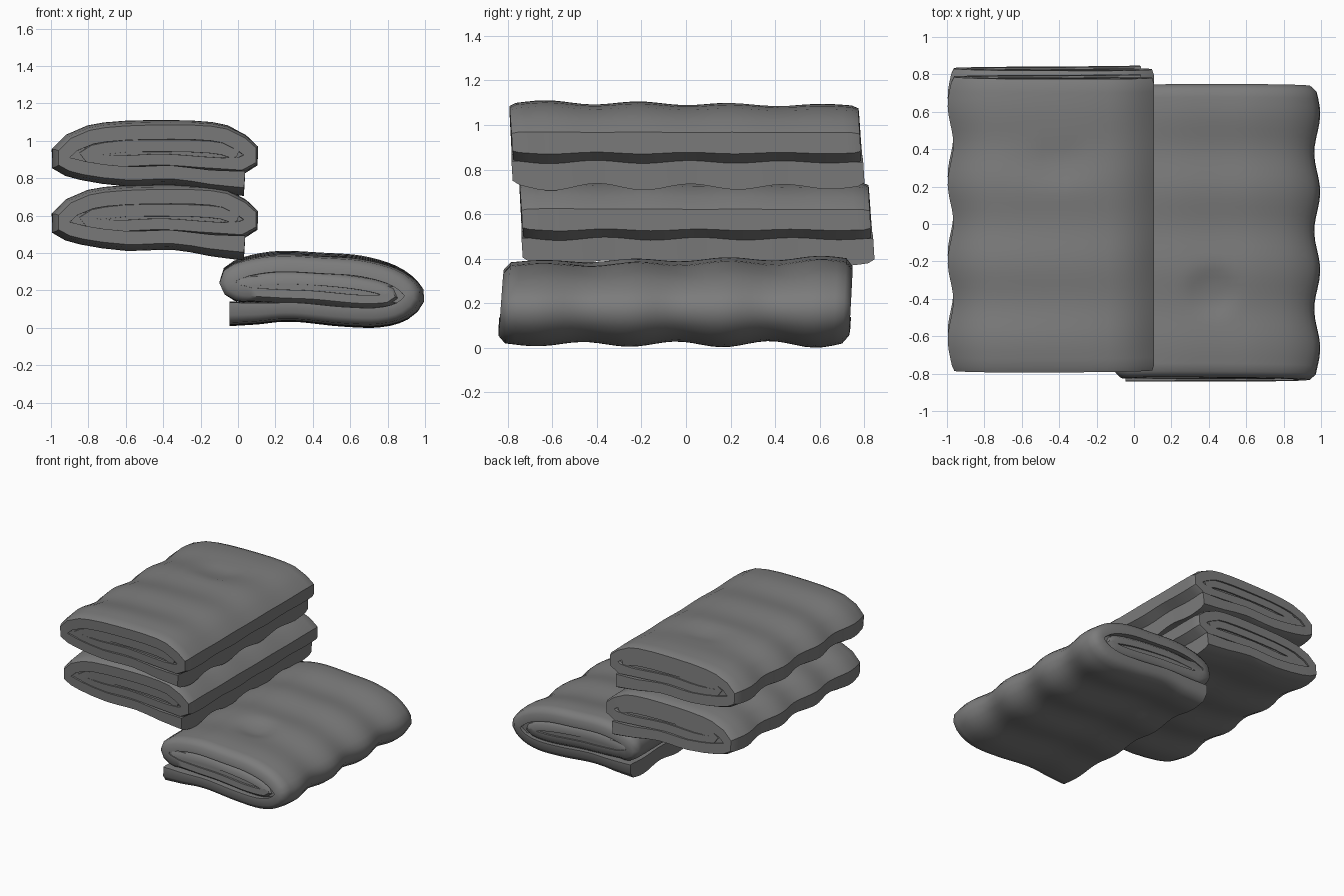
import bpy, bmesh, math
from mathutils import Vector

cube = bpy.data.objects.get("Cube")
if cube:
    bpy.data.objects.remove(cube, do_unlink=True)

cloth = bpy.data.materials.new("grey_cloth")
cloth.use_nodes = True
cloth.diffuse_color = (0.2, 0.2, 0.2, 1)
cloth.node_tree.nodes["Principled BSDF"].inputs["Base Color"].default_value = (0.2, 0.2, 0.2, 1)


def smooth_path(pts, step):
    """Round a rolled path, adding points only where segments exceed step."""
    p = [Vector(q) for q in pts]
    p = [p[0] * 2 - p[1]] + p + [p[-1] * 2 - p[-2]]
    out = []
    for a, b, c, d in zip(p, p[1:], p[2:], p[3:]):
        n = max(1, math.ceil((c - b).length / step))
        for k in range(n):
            t = k / n
            out.append(0.5 * (2 * b + (c - a) * t + (2 * a - 5 * b + 4 * c - d) * t * t
                              + (3 * b - a - 3 * c + d) * t ** 3))
    return out + [p[-2]]


def fold_towel(name, pts, step, loop, centre, length, halves, rim, dent, shade):
    """Sweep a rolled strip of cloth along y; loop is the side of the wide fold."""
    path = smooth_path(pts, step)
    n = len(path)
    sides = [[], []]
    for i, p in enumerate(path):
        t = (path[min(i + 1, n - 1)] - path[max(i - 1, 0)]).normalized()
        normal = Vector((-t.y, t.x))
        half = halves[0] if i < 0.57 * n else halves[1]
        # thicker hem at the loose flap
        half *= 1 + 0.25 * max(0, 1 - i / n / 0.06)
        for s, sign in enumerate((1, -1)):
            # only the outward side of the cloth is rounded at the ends
            shrink = rim if sign == -loop else 0.95
            sides[s].append((p, normal * half * sign, i / n, shrink))
    ring = sides[0] + sides[1][::-1]
    cx, cz = centre
    inner = length / 2 - 0.03
    ys = [-length / 2] + [-inner + 2 * inner * k / 36 for k in range(37)] + [length / 2]
    bm = bmesh.new()
    rows = []
    for j, y in enumerate(ys):
        end = j in (0, len(ys) - 1)
        wave = math.cos(math.tau * (y + 0.2) / 0.42)
        row = []
        for p, off, t, shrink in ring:
            x, z = p + off * (shrink if end else 1)
            # soft ripples, strongest below and towards the wide fold
            rise = z - cz
            side = (x - cx) * loop / 0.55
            swell = 0.055 * (0.8 + 0.3 * side) if rise > 0 else 0.065
            z = cz + rise * (1 + swell * wave * (1 + 0.4 * loop * y))
            if rise > 0:
                z += loop * 0.06 * y * rise
            x += loop * 0.016 * (wave - 0.5) * max(0, side) ** 3
            # shallow hand dent in the top layer
            if p.y > cz + 0.08:
                r = ((x - dent[0]) ** 2 + (y - dent[1]) ** 2) / 0.014
                z -= 0.02 * math.exp(-r * r)
            # the ends lean a little
            row.append(bm.verts.new((x, y * (1 - 0.02 * t) + loop * 0.06 * rise, z)))
        rows.append(row)
    m = len(ring)
    for a, b in zip(rows, rows[1:]):
        for i in range(m):
            k = (i + 1) % m
            bm.faces.new((a[i], a[k], b[k], b[i]))
    # close both ends with a strip of quads between the two cloth sides
    for row in (rows[0], rows[-1]):
        for i in range(n - 1):
            bm.faces.new((row[i], row[i + 1], row[m - 2 - i], row[m - 1 - i]))
    bmesh.ops.recalc_face_normals(bm, faces=bm.faces)
    mesh = bpy.data.meshes.new(name)
    bm.to_mesh(mesh)
    bm.free()
    mesh.materials.append(cloth)
    obj = bpy.data.objects.new(name, mesh)
    bpy.context.collection.objects.link(obj)
    bpy.ops.object.select_all(action='DESELECT')
    obj.select_set(True)
    bpy.context.view_layer.objects.active = obj
    bpy.ops.object.shade_smooth_by_angle(angle=math.radians(shade))
    return obj


SHEET, CORE = (0.045, 0.037), (0.048, 0.048)

# Stacked towels: flap at the lower left side, wide fold on the right side
stack_path = [(.035, .778), (-.15, .792), (-.35, .82), (-.6, .815), (-.83, .845),
              (-.95, .885), (-.95, .93), (-.89, .985), (-.79, 1.025), (-.6, 1.047),
              (-.25, 1.05), (-.07, 1.03), (.02, .985), (.068, .945), (.068, .9),
              (.015, .87), (-.2, .88), (-.4, .895), (-.65, .885), (-.8, .9),
              (-.83, .925), (-.78, .95), (-.6, .975), (-.25, .975), (-.08, .96), (.0, .93)]
stack_core = [(-.92, .91), (-.8, .92), (-.5, .932), (-.2, .93), (.045, .92)]
stack_mid = (-.45, .93)
top_parts = [
    fold_towel("top_towel", stack_path, 0.12, -1, stack_mid, 1.58, SHEET, 0.75, (-.4, .33), 28),
    fold_towel("top_towel_core", stack_core, 0.12, -1, stack_mid, 1.55, CORE, 0.9, (-.4, .33), 28)]
for part in top_parts:
    middle = part.copy()
    middle.data = part.data.copy()
    middle.name = part.name.replace("top", "middle")
    middle.location = (0, 0.045, -0.345)
    bpy.context.collection.objects.link(middle)

# Single towel: flap on the right side, wide fold on the left side
floor_path = [(-.045, .08), (.1, .082), (.3, .09), (.55, .067), (.75, .062), (.88, .095),
              (.945, .16), (.92, .215), (.82, .28), (.65, .325), (.45, .34), (.22, .35),
              (.05, .325), (-.04, .285), (-.055, .24), (.0, .19), (.2, .172), (.4, .163),
              (.65, .14), (.8, .145), (.84, .17), (.78, .21), (.6, .247), (.3, .272),
              (.08, .262), (.0, .25)]
floor_core = [(-.03, .245), (.15, .232), (.4, .22), (.65, .195), (.91, .17)]
for name, path, length, halves, rim in (("lower_towel", floor_path, 1.58, SHEET, 0.3),
                                        ("lower_towel_core", floor_core, 1.55, CORE, 0.9)):
    part = fold_towel(name, path, 0.05, 1, (.44, .2), length, halves, rim, (.42, -.33), 50)
    part.location.y = -0.045
